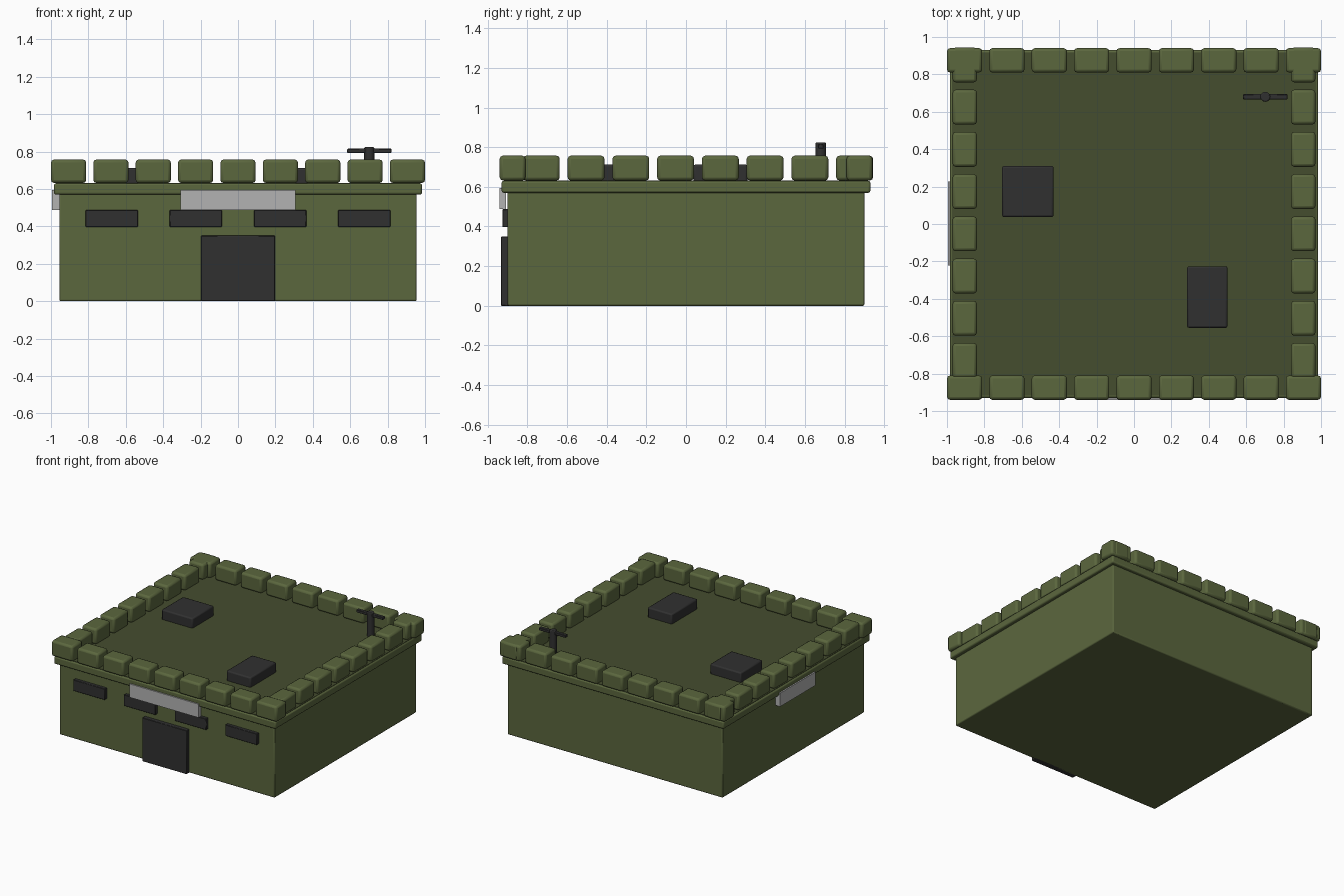
import bpy, math

if "Cube" in bpy.data.objects:
    bpy.data.objects.remove(bpy.data.objects["Cube"])


def material(name, rgb):
    m = bpy.data.materials.new(name)
    m.diffuse_color = (*rgb, 1)
    m.use_nodes = True
    m.node_tree.nodes["Principled BSDF"].inputs["Base Color"].default_value = m.diffuse_color
    return m


OLIVE = material("olive", (0.105, 0.135, 0.048))
DARK_OLIVE = material("dark_olive", (0.06, 0.075, 0.028))
CHARCOAL = material("charcoal", (0.03, 0.03, 0.03))
GREY = material("light_grey", (0.45, 0.45, 0.45))


def finish(ob, name, mat, bevel, segments=2):
    ob.name = name
    ob.data.materials.append(mat)
    if bevel:
        mod = ob.modifiers.new("bevel", 'BEVEL')
        mod.width = bevel
        mod.segments = segments
        mod.limit_method = 'ANGLE'
        bpy.ops.object.shade_smooth_by_angle(angle=math.radians(50))
    return ob


def box(name, x, y, z, mat, bevel=0.0, segments=2):
    """Box from (min, max) pairs on each axis."""
    spans = (x, y, z)
    bpy.ops.mesh.primitive_cube_add(size=1, location=[(a + b) / 2 for a, b in spans])
    ob = bpy.context.object
    ob.scale = [b - a for a, b in spans]
    bpy.ops.object.transform_apply(location=False, rotation=False, scale=True)
    return finish(ob, name, mat, bevel, segments)


def centred(c, size):
    return (c - size / 2, c + size / 2)


# Main block, cornice and roof deck
box("walls", (-0.955, 0.955), (-0.9, 0.9), (0, 0.58), OLIVE, 0.008)
box("cornice", (-0.984, 0.984), (-0.93, 0.93), (0.57, 0.63), OLIVE, 0.01)
box("roof_deck", (-0.972, 0.972), (-0.918, 0.918), (0.6, 0.633), DARK_OLIVE)

# Parapet blocks: front and back rows, then the two side rows
BAG_Z = (0.632, 0.757)
for i in range(9):
    for side, row in ((-1, "front"), (1, "back")):
        box(f"parapet_{row}", centred((i - 4) * 0.2265, 0.188),
            centred(side * 0.875, 0.13), BAG_Z, OLIVE, 0.016)
for i in range(8):
    for side, row in ((-1, "left"), (1, "right")):
        box(f"parapet_{row}", centred(side * 0.905, 0.13),
            centred(-0.73 + i * 0.2258, 0.186), BAG_Z, OLIVE, 0.016)

# Door and firing slits on the front wall
box("door", (-0.197, 0.197), (-0.933, -0.88), (0, 0.35), CHARCOAL, 0.003, 1)
for x in (-0.675, -0.225, 0.225, 0.675):
    box("firing_slit", centred(x, 0.28), (-0.926, -0.88), (0.397, 0.487), CHARCOAL, 0.003, 1)

# Blank sign boards on the front and left
box("front_sign", (-0.307, 0.307), (-0.94, -0.908), (0.487, 0.595), GREY)
box("left_sign", (-0.995, -0.952), (-0.222, 0.228), (0.487, 0.595), GREY)

# Roof hatches
box("roof_hatch_large", (-0.705, -0.43), (0.037, 0.31), (0.625, 0.712), CHARCOAL, 0.01)
box("roof_hatch_small", (0.284, 0.5), (-0.555, -0.226), (0.625, 0.712), CHARCOAL, 0.01)

# Aerial mast with crossbar
bpy.ops.mesh.primitive_cylinder_add(vertices=12, radius=0.027, depth=0.2,
                                    location=(0.702, 0.68, 0.724))
finish(bpy.context.object, "aerial_mast", CHARCOAL, 0.006)
box("aerial_crossbar", (0.584, 0.82), centred(0.68, 0.028), (0.793, 0.815), CHARCOAL, 0.003, 1)
